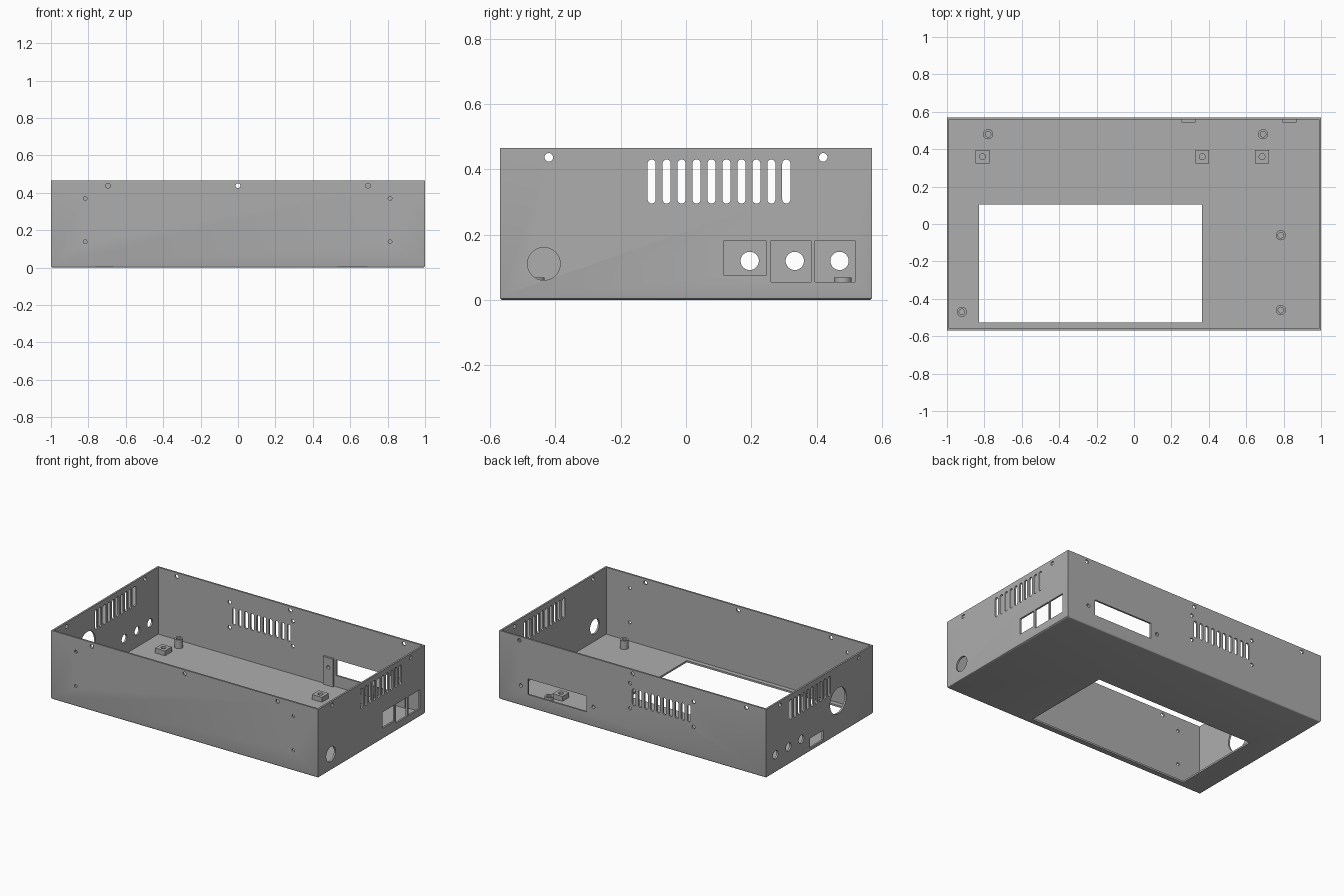
import bpy, bmesh, math

old = bpy.data.objects.get("Cube")
if old:
    bpy.data.objects.remove(old)

grey = bpy.data.materials.new("mid_grey")
grey.use_nodes = True
colour = (0.42, 0.42, 0.42, 1)
grey.diffuse_color = colour
for node in grey.node_tree.nodes:
    if node.type == "BSDF_PRINCIPLED":
        node.inputs["Base Color"].default_value = colour

X, Y, H = 1.0, 0.57, 0.465   # half length, half depth, height
T = 0.012                    # wall and floor thickness
AXES = {
    "x": lambda u, v, w: (w, u, v),
    "y": lambda u, v, w: (u, w, v),
    "z": lambda u, v, w: (u, v, w),
}


def rect(u0, u1, v0, v1):
    return [(u0, v0), (u1, v0), (u1, v1), (u0, v1)]


def slot(u, v, r, straight=0.0, n=12):
    """Round outline, stretched along v when straight > 0."""
    pts = []
    for side in (1, -1):
        for i in range(n + (1 if straight else 0)):
            a = math.pi * i / n
            pts.append((u + side * r * math.cos(a),
                        v + side * (straight / 2 + r * math.sin(a))))
    return pts


def prism(bm, outline, axis, w0, w1):
    place = AXES[axis]
    rings = [[bm.verts.new(place(u, v, w)) for u, v in outline] for w in (w0, w1)]
    low, high = rings
    faces = [bm.faces.new(low), bm.faces.new(high)]
    for i in range(len(outline)):
        j = (i + 1) % len(outline)
        faces.append(bm.faces.new((low[i], low[j], high[j], high[i])))
    bmesh.ops.recalc_face_normals(bm, faces=faces)


def make(name, bm):
    me = bpy.data.meshes.new(name)
    bm.to_mesh(me)
    bm.free()
    me.materials.append(grey)
    ob = bpy.data.objects.new(name, me)
    bpy.context.collection.objects.link(ob)
    return ob


def select(ob):
    for o in bpy.context.selected_objects:
        o.select_set(False)
    ob.select_set(True)
    bpy.context.view_layer.objects.active = ob


def cut(ob, cutter):
    select(ob)
    mod = ob.modifiers.new("cut", "BOOLEAN")
    mod.operation = "DIFFERENCE"
    mod.solver = "EXACT"
    mod.object = cutter
    bpy.ops.object.modifier_apply(modifier=mod.name)


# Open tray with softened bottom edges
bm = bmesh.new()
prism(bm, rect(-X, X, -Y, Y), "z", 0, H)
bottom = [e for e in bm.edges if all(v.co.z < 0.001 for v in e.verts)]
bmesh.ops.bevel(bm, geom=bottom, offset=0.01, segments=3, profile=0.5, affect="EDGES")
case = make("case_shell", bm)
bm = bmesh.new()
prism(bm, rect(T - X, X - T, T - Y, Y - T), "z", T, H + 0.1)
cavity = make("cavity_cutter", bm)
cut(case, cavity)

# All openings
posts = [(-0.78, 0.48), (0.69, 0.48), (0.785, -0.06), (0.785, -0.46), (-0.92, -0.47)]
pads = [(-0.81, 0.36), (0.365, 0.36), (0.685, 0.36)]
bm = bmesh.new()


def wall(outline, side):
    axis, sign = side[1], (1 if side[0] == "+" else -1)
    mid = sign * (X if axis == "x" else Y)
    prism(bm, outline, axis, mid - 0.04, mid + 0.04)


# Lid screw holes and vents
for side in ("+x", "-x"):
    for y in (-0.42, 0.42):
        wall(slot(y, 0.437, 0.013), side)
    for i in range(10):
        wall(slot(0.101 + (i - 4.5) * 0.0458, 0.363, 0.0125, 0.11), side)
for x in (-0.695, 0, 0.695):
    wall(slot(x, 0.438, 0.013), "-y")
for x in (-0.85, 0, 0.85):
    wall(slot(x, 0.438, 0.013), "+y")
for i in range(10):
    wall(slot(-0.215 + (i - 4.5) * 0.0458, 0.282, 0.0125, 0.09), "+y")

# Small mounting holes
for z in (0.37, 0.138):
    for x in (-0.817, 0.813):
        wall(slot(x, z, 0.01), "-y")
for z in (0.37, 0.2):
    for x in (0.02, -0.455):
        wall(slot(x, z, 0.012), "+y")
for x in (0.295, 0.838):
    wall(slot(x, 0.135, 0.012), "+y")

# Connector windows and round sockets
wall(rect(0.345, 0.785, 0.088, 0.195), "+y")
wall(rect(0.117, 0.245, 0.075, 0.183), "+x")
wall(rect(0.26, 0.383, 0.055, 0.183), "+x")
wall(rect(0.395, 0.518, 0.055, 0.183), "+x")
wall(slot(-0.435, 0.111, 0.05, n=24), "+x")
for y in (0.195, 0.333, 0.47):
    wall(slot(y, 0.12, 0.028, n=20), "-x")
wall(rect(-0.04, 0.1, 0.025, 0.09), "-x")
wall(slot(-0.2, 0.23, 0.087, n=32), "-x")

# Large floor opening, and blind bores of the supports
prism(bm, rect(-0.83, 0.363, -0.527, 0.103), "z", -0.05, T + 0.004)
for x, y in posts:
    prism(bm, slot(x, y, 0.015), "z", 0.02, 0.1)
for x, y in pads:
    prism(bm, slot(x, y, 0.016), "z", 0.02, 0.1)
openings = make("opening_cutter", bm)
cut(case, openings)
parts = [case]

# Round posts and square pads on the floor
for i, (x, y) in enumerate(posts):
    bm = bmesh.new()
    prism(bm, slot(x, y, 0.027), "z", T - 0.002, 0.07)
    parts.append(make(f"round_post_{i + 1}", bm))
for i, (x, y) in enumerate(pads):
    bm = bmesh.new()
    prism(bm, rect(x - 0.037, x + 0.037, y - 0.036, y + 0.036), "z", T - 0.002, 0.045)
    parts.append(make(f"square_pad_{i + 1}", bm))

# Reinforcing plates beside the rear window
for name, x0, x1 in (("inner", 0.255, 0.33), ("outer", 0.795, 0.87)):
    bm = bmesh.new()
    prism(bm, rect(x0, x1, T - 0.002, 0.2), "y", Y - T - 0.014, Y - T + 0.001)
    parts.append(make(f"{name}_window_plate", bm))

for ob in parts:
    if ob is not case:
        cut(ob, openings)
    select(ob)
    bpy.ops.object.shade_smooth_by_angle(angle=math.radians(30))

for helper in (cavity, openings):
    bpy.data.objects.remove(helper)
